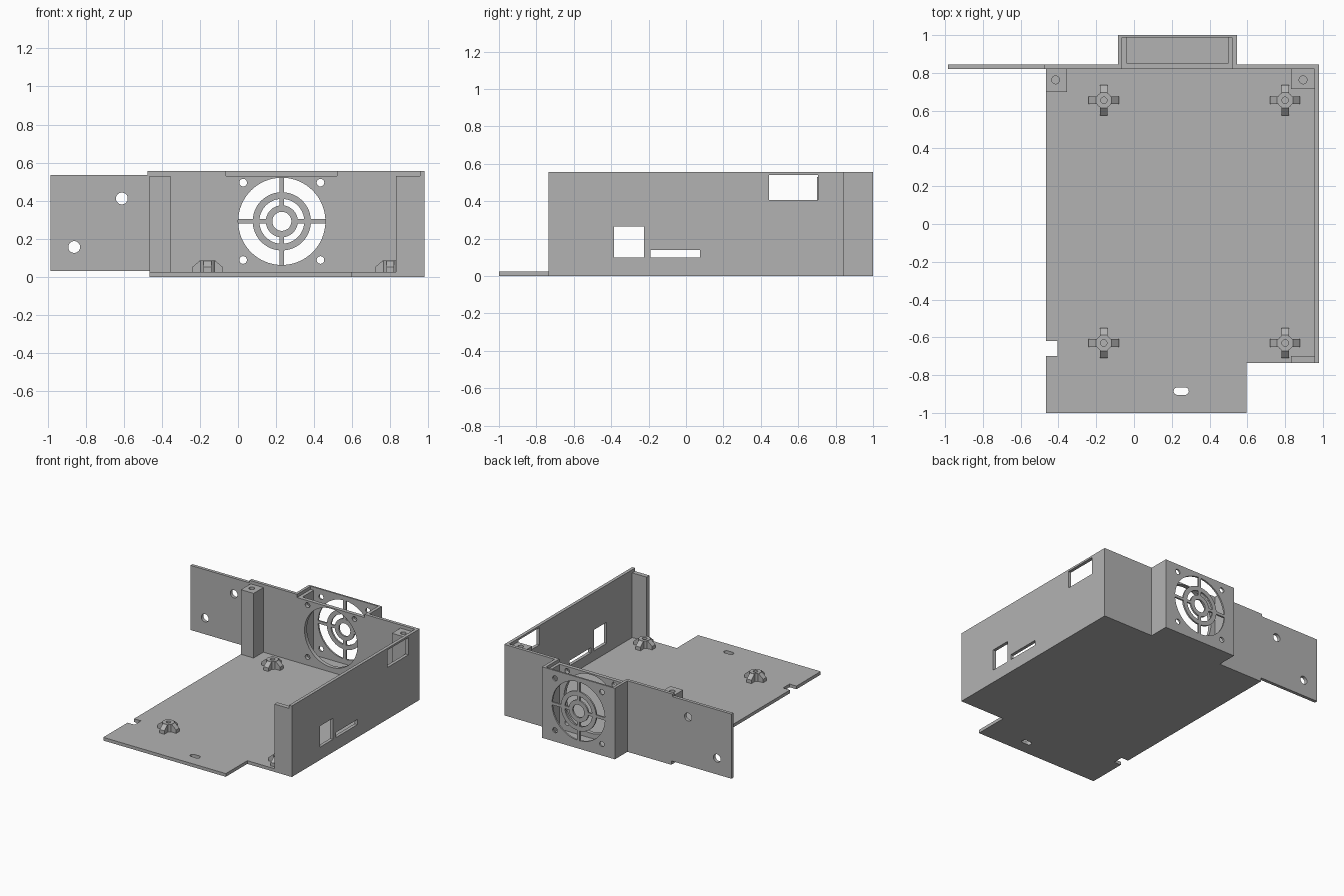
import bpy, bmesh, math
from mathutils import Matrix, Vector

cube = bpy.data.objects.get("Cube")
if cube:
    bpy.data.objects.remove(cube, do_unlink=True)

grey = bpy.data.materials.new("mid grey")
grey.use_nodes = True
GREY = (0.448, 0.448, 0.448, 1)
grey.diffuse_color = GREY
grey.node_tree.nodes["Principled BSDF"].inputs["Base Color"].default_value = GREY


def make(name, bm):
    bmesh.ops.recalc_face_normals(bm, faces=bm.faces)
    mesh = bpy.data.meshes.new(name)
    bm.to_mesh(mesh)
    bm.free()
    mesh.materials.append(grey)
    obj = bpy.data.objects.new(name, mesh)
    bpy.context.collection.objects.link(obj)
    return obj


def prism(name, outline, axis, low, high):
    """Extrude a 2D outline along the x, y or z axis."""
    place = {"x": lambda a, b, c: (c, a, b),
             "y": lambda a, b, c: (a, c, b),
             "z": lambda a, b, c: (a, b, c)}[axis]
    bm = bmesh.new()
    face = bm.faces.new([bm.verts.new(place(a, b, low)) for a, b in outline])
    ext = bmesh.ops.extrude_face_region(bm, geom=[face])
    verts = [v for v in ext["geom"] if isinstance(v, bmesh.types.BMVert)]
    bmesh.ops.translate(bm, verts=verts, vec=Vector(place(0, 0, high - low)))
    return make(name, bm)


def box(name, x, y, z):
    return prism(name, [(x[0], y[0]), (x[1], y[0]), (x[1], y[1]), (x[0], y[1])], "z", *z)


def disc(name, a, b, r, axis, low, high, n=48):
    pts = [(a + r * math.cos(2 * math.pi * i / n), b + r * math.sin(2 * math.pi * i / n))
           for i in range(n)]
    return prism(name, pts, axis, low, high)


def combine(target, tool, op="DIFFERENCE"):
    """Apply a boolean and discard the tool."""
    mod = target.modifiers.new("combine", "BOOLEAN")
    mod.operation, mod.solver, mod.object = op, "EXACT", tool
    bpy.context.view_layer.update()
    result = target.evaluated_get(bpy.context.evaluated_depsgraph_get())
    mesh = bpy.data.meshes.new_from_object(result)
    target.modifiers.clear()
    target.data = mesh
    bpy.data.objects.remove(tool, do_unlink=True)


T = 0.025      # sheet thickness
TOP = 0.555    # wall height
SHELF = 0.53   # lid ledge height

# Floor with the front tongue, side notch and slot
floor = prism("floor", [(-0.465, -1), (0.595, -1), (0.595, -0.735), (0.955, -0.735),
                        (0.955, 0.82), (-0.465, 0.82), (-0.465, -0.62), (-0.405, -0.62),
                        (-0.405, -0.70), (-0.465, -0.70)], "z", 0, T)
slot = [(0.25 + s * 0.02 + 0.02 * math.cos(t), -0.885 + 0.02 * math.sin(t))
        for s, start in ((1, -90), (-1, 90))
        for t in [math.radians(start + 15 * i) for i in range(13)]]
combine(floor, prism("slot_cutter", slot, "z", -0.1, 0.1))

# Side wall with three port openings
side = box("left_wall", (0.955, 0.98), (-0.735, 0.82), (0, TOP))
for y, z in (((0.445, 0.705), (0.405, 0.54)), ((-0.385, -0.225), (0.10, 0.265)),
             ((-0.19, 0.075), (0.10, 0.14))):
    combine(side, box("port_cutter", (0.9, 1.1), y, z))

# Back wall with its overhanging wing, merged with the fan housing
back = prism("back_wall", [(-0.985, 0.03), (-0.465, 0.03), (-0.465, 0), (0.98, 0), (0.98, TOP),
                           (-0.475, TOP), (-0.475, 0.535), (-0.985, 0.535)], "y", 0.82, 0.845)
combine(back, box("housing", (-0.085, 0.545), (0.83, 1.0), (0, TOP)), "UNION")
combine(back, box("recess_cutter", (-0.063, 0.52), (0.7, 0.987), (SHELF, 0.7)))
combine(back, box("cavity_cutter", (-0.037, 0.497), (0.85, 0.987), (T, 0.7)))
for x, z in ((-0.61, 0.412), (-0.86, 0.157)):
    combine(back, disc("wing_hole", x, z, 0.031, "y", 0.7, 0.9, 32))

# Fan opening and screw holes
FX, FZ, FR = 0.23, 0.292, 0.229
combine(back, disc("fan_cutter", FX, FZ, FR, "y", 0.7, 1.1, 64))
for sx in (-1, 1):
    for sz in (-1, 1):
        combine(back, disc("screw_hole", FX + sx * 0.203, FZ + sz * 0.203, 0.02,
                           "y", 0.7, 1.1, 24))

# Fan grille: two rings joined by four spokes
grille = disc("fan_grille", FX, FZ, 0.153, "y", 0.987, 1.0)
combine(grille, disc("gap", FX, FZ, 0.118, "y", 0.9, 1.1))
combine(grille, disc("inner_ring", FX, FZ, 0.084, "y", 0.987, 1.0), "UNION")
h, reach = 0.011, FR + 0.001
combine(grille, box("spoke", (FX - reach, FX + reach), (0.987, 1.0), (FZ - h, FZ + h)), "UNION")
combine(grille, box("spoke", (FX - h, FX + h), (0.987, 1.0), (FZ - reach, FZ + reach)), "UNION")
combine(grille, disc("hub_hole", FX, FZ, 0.05, "y", 0.9, 1.1))

# Corner posts with screw holes, and the front lip
for name, x, y, hole in (("back_right_post", (-0.465, -0.355), (0.70, 0.82), -0.415),
                         ("back_left_post", (0.83, 0.955), (0.715, 0.82), 0.895)):
    post = box(name, x, y, (T, SHELF))
    combine(post, disc("post_hole", hole, 0.763, 0.021, "z", 0.33, 0.7, 24))
box("front_lip", (0.83, 0.955), (-0.735, -0.70), (T, SHELF))

# Board standoffs: drilled boss with four sloped fins
standoff = disc("standoff", 0, 0, 0.042, "z", T, 0.086, 32)
for i in range(4):
    fin = prism("fin", [(0.0, T), (0.08, T), (0.08, 0.052), (0.042, 0.084), (0.0, 0.084)],
                "y", -0.02, 0.02)
    fin.data.transform(Matrix.Rotation(i * math.pi / 2, 4, "Z"))
    combine(standoff, fin, "UNION")
combine(standoff, disc("bore", 0, 0, 0.017, "z", T + 0.005, 0.2, 24))
spots = [(x, y) for x in (-0.16, 0.80) for y in (0.655, -0.63)]
standoff.location = (*spots[0], 0)
for spot in spots[1:]:
    twin = standoff.copy()
    twin.data = standoff.data.copy()
    twin.location = (*spot, 0)
    bpy.context.collection.objects.link(twin)

# Smooth the round parts, keep the edges crisp
bpy.ops.object.select_all(action="DESELECT")
for obj in bpy.context.scene.objects:
    if obj.type == "MESH":
        obj.select_set(True)
        bpy.context.view_layer.objects.active = obj
bpy.ops.object.shade_smooth_by_angle(angle=math.radians(30))
